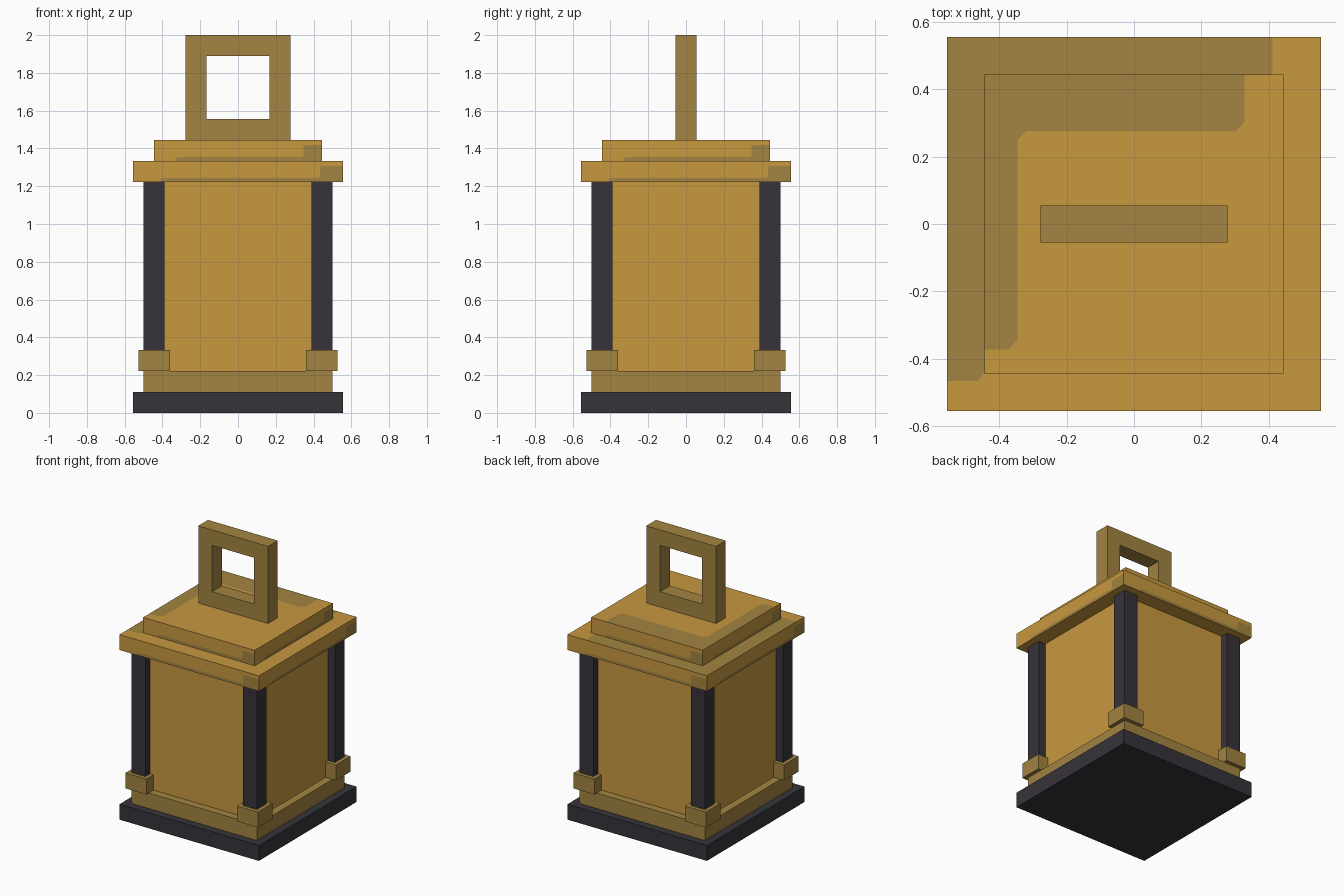
import bpy, bmesh
from mathutils import Vector

cube = bpy.data.objects.get("Cube")
if cube:
    bpy.data.objects.remove(cube)

U = 1 / 18  # building grid step


def material(name, rgb):
    m = bpy.data.materials.new(name)
    m.use_nodes = True
    m.diffuse_color = (*rgb, 1)
    m.node_tree.nodes["Principled BSDF"].inputs["Base Color"].default_value = (*rgb, 1)
    return m


AMBER = material("amber", (0.58, 0.315, 0.051))
BRASS = material("aged brass", (0.367, 0.231, 0.053))
IRON = material("dark iron", (0.037, 0.034, 0.042))


def finish(name, bm, *mats):
    mesh = bpy.data.meshes.new(name)
    bm.to_mesh(mesh)
    bm.free()
    for m in mats:
        mesh.materials.append(m)
    obj = bpy.data.objects.new(name, mesh)
    bpy.context.collection.objects.link(obj)
    return obj


def box(name, half, z0, z1, mat, x=0, y=0):
    """Square block; all sizes in grid steps."""
    bm = bmesh.new()
    bmesh.ops.create_cube(bm, size=1)
    for v in bm.verts:
        v.co = Vector((x + v.co.x * 2 * half, y + v.co.y * 2 * half,
                       (z0 + z1) / 2 + v.co.z * (z1 - z0))) * U
    return finish(name, bm, mat)


def stained_face(bm, centre, ax, ay, reach):
    """Face split into a tarnished L along two edges and a clean remainder."""
    end, low, wide, band, r = 0.87, 1 - reach, 0.11, 0.81, 0.03
    border = [(end, 1), (end, band + r), (end - r, band), (wide + r, band),
              (wide, band - r), (wide, low + r), (wide - r, low), (0, low)]
    tarnished = [(0, 1)] + border[::-1]
    clean = border + [(0, 0), (1, 0), (1, 1)]
    for index, outline in enumerate((clean, tarnished)):
        verts = [bm.verts.new(centre + ax * (2 * a - 1) + ay * (2 * b - 1))
                 for a, b in outline]
        face = bm.faces.new(verts)
        face.normal_update()
        if face.normal.dot(ax.cross(ay)) < 0:
            face.normal_flip()
        face.material_index = index


def roof_tier(name, half, z0, z1):
    bm = bmesh.new()
    h, rise = half * U, (z1 - z0) * U / 2
    up = Vector((0, 0, 1))
    mid = up * (z0 + z1) * U / 2
    x, y = Vector((h, 0, 0)), Vector((0, h, 0))
    stained_face(bm, mid + up * rise, x, y, 0.92)
    for out in (x, y, -x, -y):
        stained_face(bm, mid + out, out.cross(up), -up * rise, 0.76)
    # plain underside
    bm.faces.new([bm.verts.new(mid - up * rise + c)
                  for c in (-x - y, y - x, x + y, x - y)])
    bmesh.ops.remove_doubles(bm, verts=bm.verts[:], dist=1e-5)
    return finish(name, bm, AMBER, BRASS)


# Base and glowing body
box("foot_slab", 10, 0, 2, IRON)
box("plinth", 9, 2, 4, BRASS)
box("lantern_body", 8, 4, 22, AMBER)

# Corner posts with their brackets
for sx, side in ((1, "left"), (-1, "right")):
    for sy, end in ((-1, "front"), (1, "back")):
        box(f"post_{end}_{side}", 1, 4, 22, IRON, 8 * sx, 8 * sy)
        box(f"bracket_{end}_{side}", 1.5, 4, 6, BRASS, 8 * sx, 8 * sy)

# Stepped roof
roof_tier("roof_eave", 10, 22, 24)
roof_tier("roof_cap", 8, 24, 26)

# Square ring handle, swept as four connected rectangular loops
bm = bmesh.new()
loops = []
for half, z0, z1, y in ((5, 26, 36, -1), (3, 28, 34, -1), (3, 28, 34, 1), (5, 26, 36, 1)):
    loops.append([bm.verts.new(Vector((px, y, pz)) * U) for px, pz in
                  ((-half, z0), (half, z0), (half, z1), (-half, z1))])
for i in range(4):
    a, b = loops[i], loops[(i + 1) % 4]
    for j in range(4):
        k = (j + 1) % 4
        bm.faces.new((a[j], a[k], b[k], b[j]))
bmesh.ops.recalc_face_normals(bm, faces=bm.faces[:])
finish("handle_ring", bm, BRASS)
